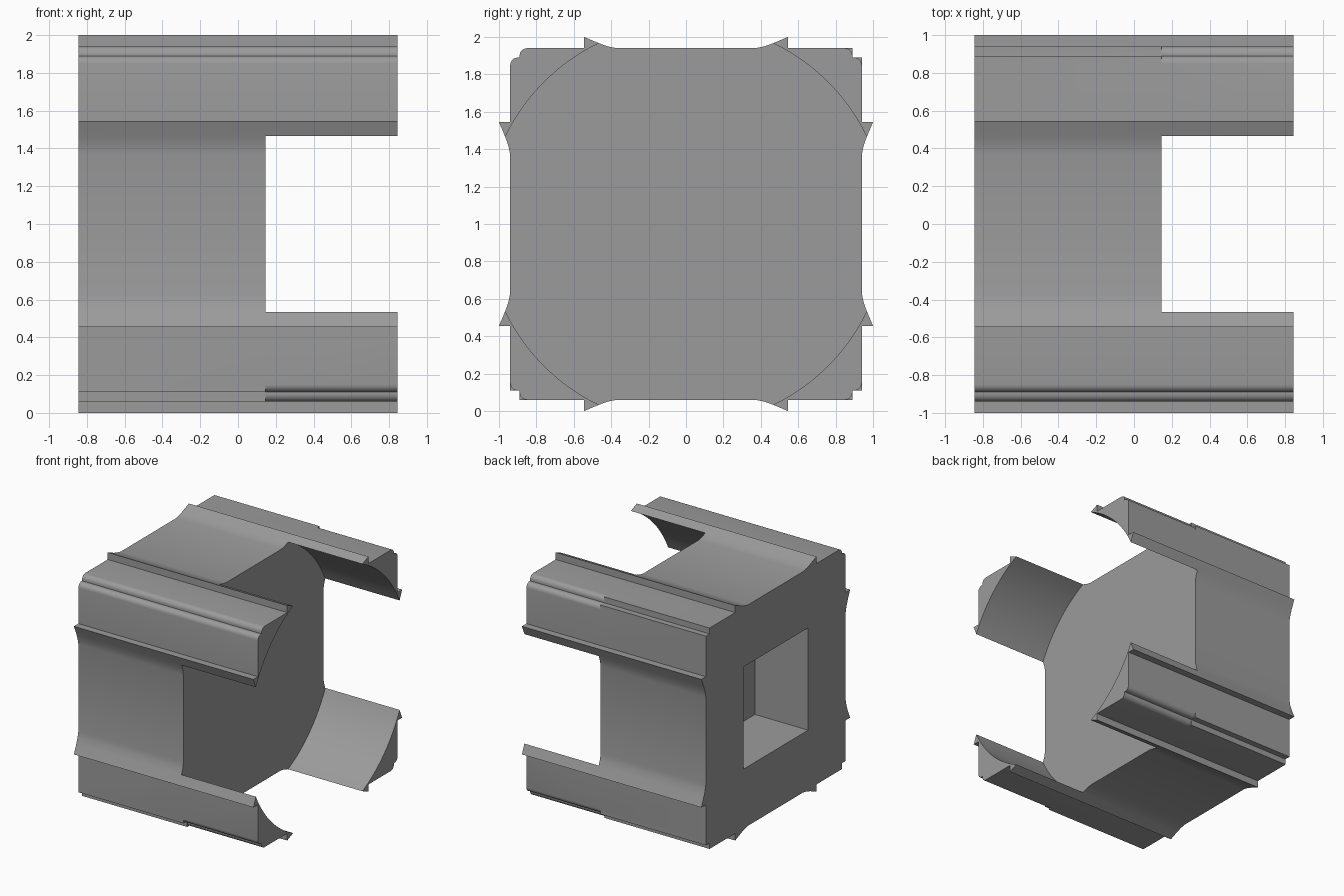
import bpy, bmesh, math

if "Cube" in bpy.data.objects:
    bpy.data.objects.remove(bpy.data.objects["Cube"])

X0, X1, X2 = -0.845, 0.145, 0.845      # closed end, bore floor, open end
HALF, STEP, R = 0.94, 0.89, 0.04       # body half width, corner step, edge round
BORE = math.hypot(0.466, 0.9666)       # bore radius

metal = bpy.data.materials.new("grey metal")
metal.diffuse_color = (0.33, 0.33, 0.33, 1)
metal.use_nodes = True
metal.node_tree.nodes["Principled BSDF"].inputs["Base Color"].default_value = metal.diffuse_color


def swap(pts):
    """Mirror a path about the corner diagonal."""
    return [(b, a) for a, b in reversed(pts)]


# Half-corner pieces in (y, z), measured from the body axis
root = [(0.37, HALF), (0.42, 0.95)]
lip = [(0.466, 0.9666), (0.545, 1.0), (0.545, HALF)]
c = HALF - R
edge_round = [(STEP - R + R * math.sin(t * math.pi / 10), c + R * math.cos(t * math.pi / 10))
              for t in range(6)]
sharp_half = [edge_round[0], (STEP, HALF), edge_round[-1]]
notch = [(STEP, STEP)]
round_corner = edge_round + notch + swap(edge_round)
sharp_corner = sharp_half + notch + swap(sharp_half)

# Bore arc across one corner, from top lip to side lip
a0 = math.atan2(0.9666, 0.466)
a1 = math.pi / 2 - a0
N = 16
arc = [(BORE * math.cos(a0 + (a1 - a0) * i / N), BORE * math.sin(a0 + (a1 - a0) * i / N))
       for i in range(N + 1)]

bm = bmesh.new()


def place(pts, sy, sz, x):
    return [bm.verts.new((x, sy * a, 1 + sz * b)) for a, b in pts]


def walls(pts_a, pts_b, closed=True):
    n = len(pts_a)
    for i in range(n if closed else n - 1):
        j = (i + 1) % n
        bm.faces.new((pts_a[i], pts_a[j], pts_b[j], pts_b[i]))


def ring(quadrants, x):
    """Join four corner paths, going clockwise, into one loop."""
    loop = []
    for (sy, sz), path in quadrants:
        p = place(path, sy, sz, x)
        loop += p if sy * sz > 0 else p[::-1]
    return loop


corners = [(1, 1), (1, -1), (-1, -1), (-1, 1)]
outer, inner = [], []
for sy, sz in corners:
    full_round = (sy, sz) == (-1, 1)    # only this corner is rounded all along
    edge = round_corner if full_round else sharp_corner
    outer.append(((sy, sz), root + lip + edge + swap(lip) + swap(root)))
    inner.append(((sy, sz), root + arc + swap(root)))

    # Corner leg left standing outside the bore
    leg = lip + round_corner + swap(lip) + arc[-2:0:-1]
    end = place(leg, sy, sz, X2)
    walls(place(leg, sy, sz, X1), end)
    bm.faces.new(end)

    # Little shoulders where the corner rounding begins
    if not full_round:
        shoulder = edge_round + [(STEP, HALF)]
        bm.faces.new(place(shoulder, sy, sz, X1))
        bm.faces.new(place(swap(shoulder), sy, sz, X1))

# Main block walls, closed end and bore floor
walls(ring(outer, X0), ring(outer, X1))
bm.faces.new(ring(outer, X0))
bm.faces.new(ring(inner, X1))
bmesh.ops.remove_doubles(bm, verts=bm.verts, dist=0.0005)
bmesh.ops.recalc_face_normals(bm, faces=bm.faces)

mesh = bpy.data.meshes.new("coupling_body")
bm.to_mesh(mesh)
bm.free()
mesh.materials.append(metal)
body = bpy.data.objects.new("coupling_body", mesh)
bpy.context.collection.objects.link(body)

# Square socket sunk into the closed end
bpy.ops.mesh.primitive_cube_add(size=1, location=(X0, 0, 1))
cutter = bpy.context.object
cutter.name = "socket_cutter"
cutter.scale = (1.0, 0.87, 0.87)
cutter.data.materials.append(metal)
cutter.hide_render = True
cutter.hide_set(True)
cut = body.modifiers.new("square_socket", 'BOOLEAN')
cut.operation = 'DIFFERENCE'
cut.solver = 'EXACT'
cut.object = cutter

bpy.context.view_layer.objects.active = body
body.select_set(True)
bpy.ops.object.modifier_apply(modifier=cut.name)
bpy.data.objects.remove(cutter)
bpy.ops.object.shade_smooth_by_angle(angle=math.radians(30))
